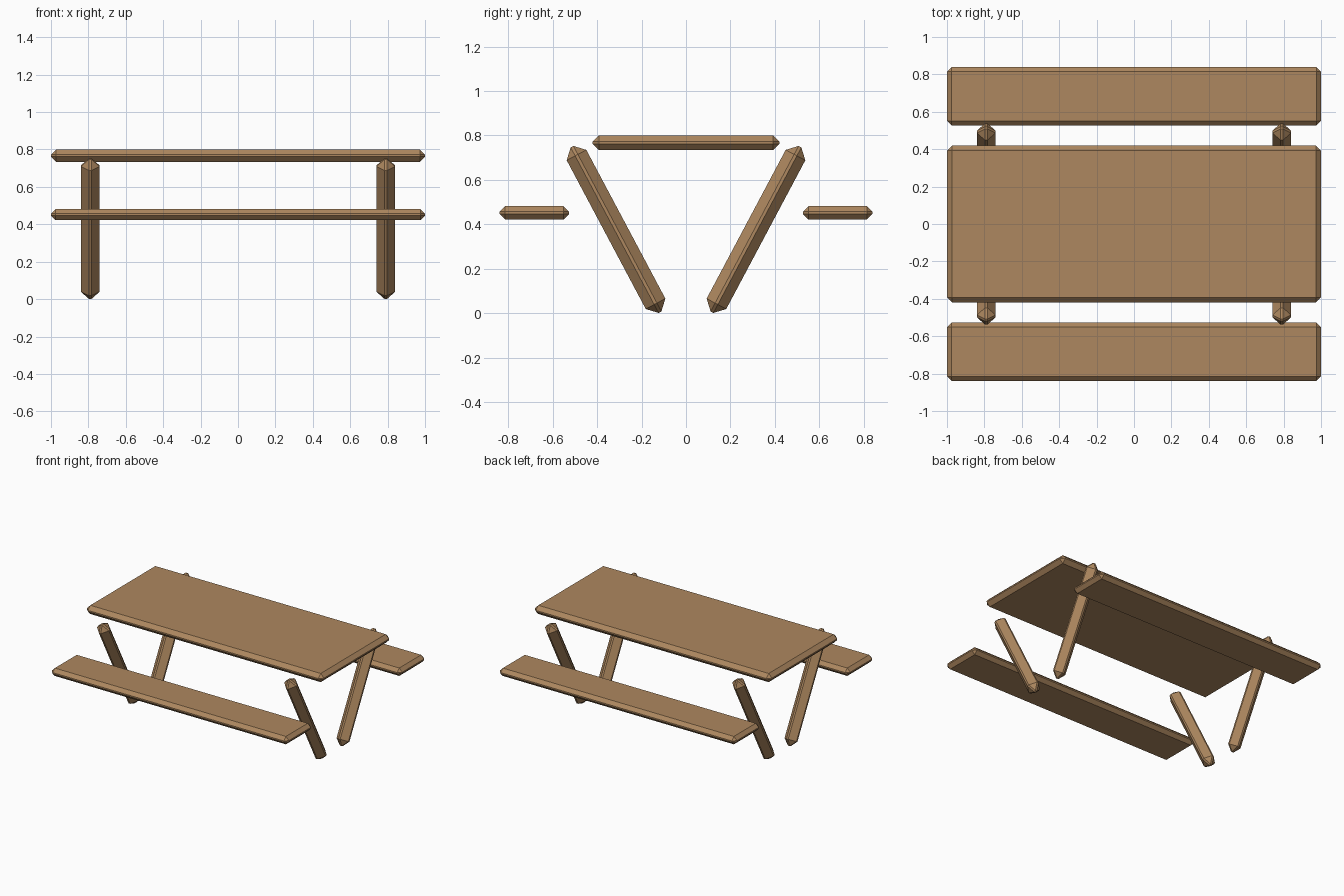
import bpy
import bmesh
from math import radians

cube = bpy.data.objects.get("Cube")
if cube:
    bpy.data.objects.remove(cube, do_unlink=True)

# One warm wood colour
wood = bpy.data.materials.new("warm_wood")
wood.use_nodes = True
colour = (0.42, 0.245, 0.115, 1)
wood.diffuse_color = colour
wood.node_tree.nodes["Principled BSDF"].inputs["Base Color"].default_value = colour


def beam(name, size, location, bevel, tilt=0):
    """Chamfered timber, tilted about the x axis."""
    bm = bmesh.new()
    bmesh.ops.create_cube(bm, size=1)
    bmesh.ops.scale(bm, vec=size, verts=bm.verts)
    bmesh.ops.bevel(bm, geom=bm.edges[:], offset=bevel, segments=1,
                    affect='EDGES', profile=0.5)
    mesh = bpy.data.meshes.new(name)
    bm.to_mesh(mesh)
    bm.free()
    mesh.materials.append(wood)
    obj = bpy.data.objects.new(name, mesh)
    obj.location = location
    obj.rotation_euler.x = tilt
    bpy.context.collection.objects.link(obj)
    return obj


# Table top
beam("table_top", (2, 0.84, 0.066), (0, 0, 0.767), 0.028)

# Benches and splayed legs, front and back
for side, y in (("front", -1), ("back", 1)):
    beam(side + "_bench", (2, 0.314, 0.06), (0, y * 0.683, 0.452), 0.025)
    for end, x in (("right", -1), ("left", 1)):
        beam(f"{side}_{end}_leg", (0.1, 0.1, 0.844),
             (x * 0.79, y * 0.315, 0.377), 0.043, -y * radians(28))
